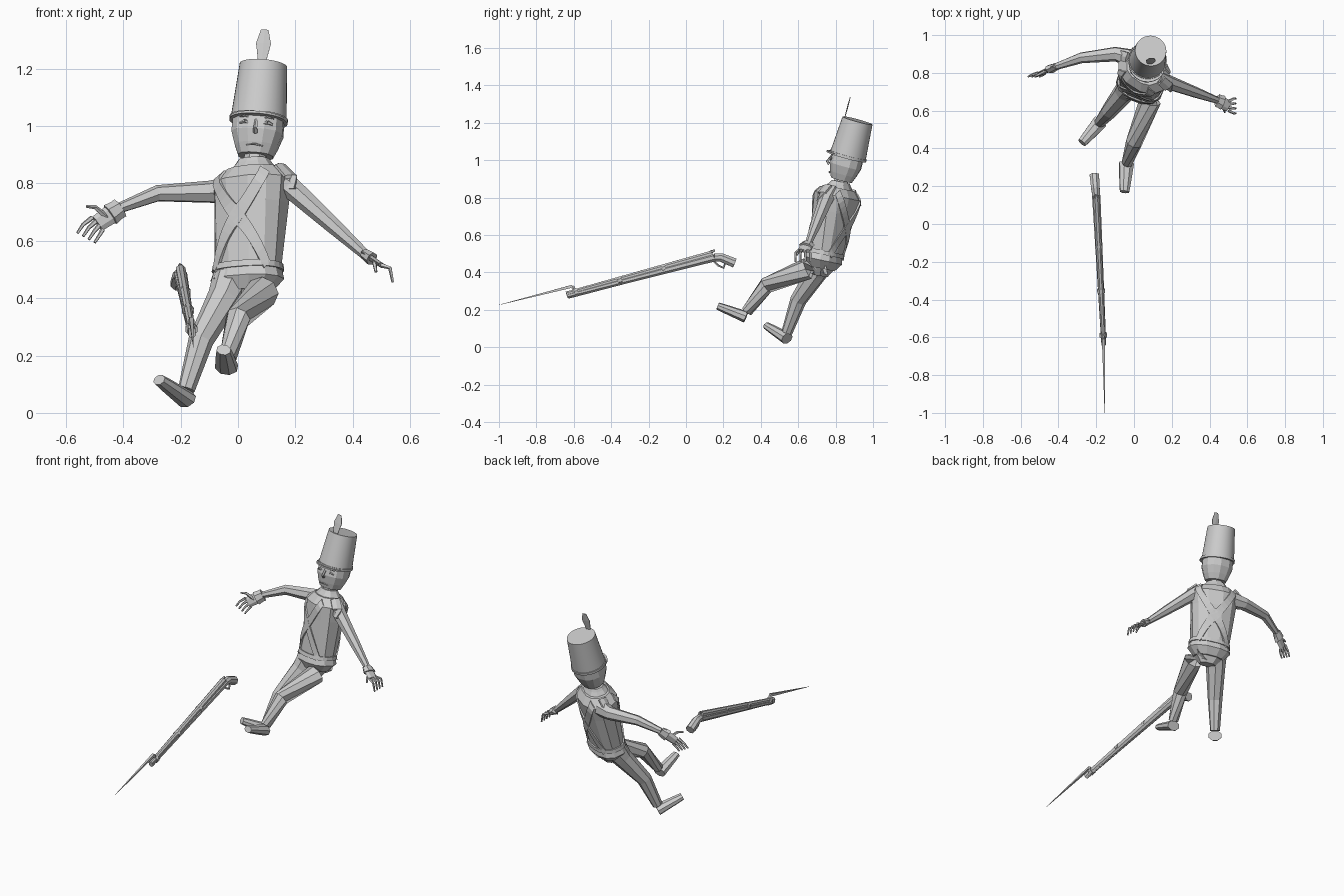
import bpy, bmesh, math
from mathutils import Vector, Matrix

cube = bpy.data.objects.get("Cube")
if cube:
    bpy.data.objects.remove(cube)

COLOUR = (0.6, 0.6, 0.6, 1)
grey = bpy.data.materials.new("plain grey")
grey.use_nodes = True
grey.diffuse_color = COLOUR
grey.node_tree.nodes["Principled BSDF"].inputs["Base Color"].default_value = COLOUR


def skin(name, rings, smooth=False):
    """Join a list of point rings into a closed object."""
    bm = bmesh.new()
    rows = [[bm.verts.new(point) for point in ring] for ring in rings]
    count = len(rows[0])
    for low, high in zip(rows, rows[1:]):
        for i in range(count):
            j = (i + 1) % count
            bm.faces.new((low[i], low[j], high[j], high[i]))
    bm.faces.new(rows[0])
    bm.faces.new(rows[-1])
    bmesh.ops.recalc_face_normals(bm, faces=bm.faces[:])
    mesh = bpy.data.meshes.new(name)
    bm.to_mesh(mesh)
    bm.free()
    mesh.materials.append(grey)
    part = bpy.data.objects.new(name, mesh)
    bpy.context.collection.objects.link(part)
    if smooth:
        bpy.context.view_layer.objects.active = part
        part.select_set(True)
        bpy.ops.object.shade_smooth_by_angle(angle=math.radians(35))
        part.select_set(False)


def corners(sides):
    return [2 * math.pi * (i + 0.5) / sides for i in range(sides)]


def oval(angle, width, depth, power=0.85):
    """Point on a slightly squared oval."""
    def square(value):
        return math.copysign(abs(value) ** power, value)
    return Vector((width * square(math.cos(angle)), depth * square(math.sin(angle)), 0))


def frame(centre, tilt, roll, turn):
    place = Matrix.Translation(centre)
    for angle, axis in ((roll, "Y"), (tilt, "X"), (turn, "Z")):
        place = place @ Matrix.Rotation(math.radians(angle), 4, axis)
    return place


def stack(name, place, profile, sides, depth=1, forward=0, power=0.85, smooth=False):
    """Oval rings stacked up the axis of a frame; profile holds (height, width)."""
    skin(name, [[place @ (oval(a, width, width * depth, power) + Vector((0, -forward, height)))
                 for a in corners(sides)] for height, width in profile], smooth)


def tube(name, path, start, end, sides=6, flat=1, hint=(0, 0, 1)):
    """Tapered tube along a path, scaled by flat toward the hint direction."""
    path = [Vector(point) for point in path]
    last = len(path) - 1
    rings = []
    for i, point in enumerate(path):
        along = path[min(i + 1, last)] - path[max(i - 1, 0)]
        across = along.cross(Vector(hint)).normalized()
        up = across.cross(along).normalized() * flat
        radius = start + (end - start) * i / last
        rings.append([point + radius * (across * math.cos(a) + up * math.sin(a)) for a in corners(sides)])
    skin(name, rings)


# Torso: leans back and twists more toward the shoulders
pelvis, neck_base = Vector((0.03, 0.725, 0.42)), Vector((0.055, 0.82, 0.85))
outline = [(0, 0.09), (0.1, 0.13), (0.2, 0.118), (0.7, 0.136), (0.9, 0.145), (1, 0.1)]


def torso_point(level, angle, grow=0.0):
    for (low, thin), (high, wide) in zip(outline, outline[1:]):
        if level <= high:
            break
    width = thin + (wide - thin) * (level - low) / (high - low)
    place = frame(pelvis.lerp(neck_base, level), -12, 0, -20 - 15 * level)
    return place @ oval(angle, width + grow, width * 0.74 + grow)


skin("torso", [[torso_point(level, a) for a in corners(12)] for level, _ in outline])
stack("hips", frame(pelvis, -10, 0, -20), [(-0.04, 0.05), (0.03, 0.11)], 8, 0.7)


def strap(name, start, end):
    """Flat diagonal band on the torso between two angles, shoulder to waist."""
    slant = math.copysign(0.12, end - start)
    rings = []
    for k in range(15):
        f = k / 14
        level, angle = 0.95 - 0.77 * f, math.radians(start + (end - start) * f)
        rings.append([torso_point(level + 0.03 * s, angle + slant * s, grow)
                      for s, grow in ((-1, -0.005), (-1, 0.007), (1, 0.007), (1, -0.005))])
    skin(name, rings)


for side, s in (("left", 1), ("right", -1)):
    strap(side + "_chest_strap", -90 + 45 * s, -90 - 50 * s)
    strap(side + "_back_strap", 90 - 50 * s, 90 + 45 * s)
    outward = math.radians(-90 + 90 * s)
    tube(side + "_shoulder_tab", [torso_point(level, outward, 0.01) for level in (1, 0.9, 0.8)],
         0.03, 0.035, flat=0.35)
skin("waist_belt", [[torso_point(level, a, 0.006) for a in corners(24)] for level in (0.17, 0.22)])

# Collar and neck
stack("collar", frame(neck_base, -12, 0, -30), [(-0.015, 0.095), (0.02, 0.065), (0.035, 0.055)], 10, 0.8)

# Head, with the face laid out around its own centre
head = frame((0.07, 0.86, 1), -15, 5, -5)
stack("neck", head, [(-0.17, 0.04), (-0.07, 0.04)], 8)
stack("head", head, [(-0.11, 0.062), (-0.075, 0.077), (-0.03, 0.092), (0.05, 0.09)], 12, 0.95)
tube("nose", [head @ Vector(p) for p in ((0, -0.085, 0), (0, -0.1, -0.035), (0, -0.085, -0.045))],
     0.006, 0.009, 5, hint=(0, 1, 0))


def crease(name, x, y, z, half, thick):
    """Short raised line across the face, thickest at its middle."""
    for end, s in (("inner", -1), ("outer", 1)):
        tube(f"{name}_{end}_half", [head @ Vector((x, y, z)), head @ Vector((x + half * s, y + half / 4, z - thick))],
             thick, thick / 2, 5)


crease("mouth", 0, -0.075, -0.085, 0.03, 0.004)
for side, s in (("left", 1), ("right", -1)):
    crease(side + "_brow", 0.04 * s, -0.085, 0.012, 0.02, 0.004)
    crease(side + "_eye", 0.04 * s, -0.084, -0.007, 0.018, 0.007)

# Tall hat with band, visor and plume
stack("hat", head, [(0.02, 0.098), (0.22, 0.083)], 32, power=1, smooth=True)
stack("hat_band", head, [(0.015, 0.102), (0.03, 0.102)], 32, power=1, smooth=True)
stack("visor", head, [(0.015, 0.098), (0.023, 0.098)], 24, forward=0.02, power=1, smooth=True)
for part, low, high, start, end in (("lower", 0.2, 0.28, 0.013, 0.03), ("upper", 0.28, 0.33, 0.03, 0.015)):
    tube(part + "_plume", [head @ Vector((0, -0.07, z)) for z in (low, high)],
         start, end, flat=0.12, hint=(0, 1, 0))

# Legs and boots
legs = {
    "right": [(-0.02, 0.73, 0.46), (-0.05, 0.7, 0.4), (-0.13, 0.6, 0.25), (-0.18, 0.54, 0.08)],
    "left": [(0.07, 0.73, 0.45), (0.085, 0.65, 0.42), (0, 0.43, 0.33), (-0.035, 0.325, 0.19)],
}
toes = {"right": (-0.275, 0.43, 0.115), "left": (-0.05, 0.17, 0.22)}
for side, joints in legs.items():
    tube(side + "_leg", joints, 0.072, 0.03, 8, hint=(0, 1, 0.5))
    knee, ankle, toe = Vector(joints[2]), Vector(joints[3]), Vector(toes[side])
    shin = (knee - ankle).normalized()
    heel = ankle - shin * 0.03
    tube(side + "_boot", [heel.lerp(toe, f) for f in (-0.1, 0.3, 0.7, 1)], 0.042, 0.026, 8, 0.75, shin)


def arm(side, joints, knuckles, spread, fan, reach, curl, thumb):
    """Arm, flared cuff, palm, four curled fingers and a thumb."""
    spread, fan, reach, curl = (Vector(v) for v in (spread, fan, reach, curl))
    wrist, knuckles = Vector(joints[-1]), Vector(knuckles)
    tube(side + "_arm", joints, 0.05, 0.019, 7, hint=(0, 1, 1))
    tube(side + "_cuff", [wrist, wrist.lerp(knuckles, 0.45)], 0.019, 0.024, 7, 1.7, spread)
    tube(side + "_palm", [wrist, knuckles], 0.012, 0.01, flat=3, hint=spread)
    for i in range(4):
        base = knuckles + spread * (i - 1.5)
        bend = base + reach + fan * (i - 1.5)
        tube(f"{side}_finger_{i + 1}", [base, bend, bend + curl], 0.009, 0.005, 5, hint=spread)
    root = wrist.lerp(knuckles, 0.6)
    tube(side + "_thumb", [root, root + Vector(thumb), root + Vector(thumb) * 1.5 + curl / 2], 0.011, 0.005, 5)


arm("right", [(-0.03, 0.88, 0.775), (-0.1, 0.9, 0.77), (-0.28, 0.88, 0.765), (-0.41, 0.835, 0.715)],
    (-0.49, 0.8, 0.66), (0.012, 0, -0.014), (0.008, 0, 0.003),
    (-0.02, -0.01, -0.02), (-0.02, -0.01, -0.03), (-0.04, -0.02, 0.035))
arm("left", [(0.12, 0.775, 0.83), (0.18, 0.75, 0.79), (0.33, 0.695, 0.655), (0.44, 0.655, 0.555)],
    (0.5, 0.625, 0.515), (0, 0.016, 0), (0, 0.01, 0), (0.03, 0, -0.01), (0.01, 0, -0.05), (0, -0.03, -0.01))

# Musket lying apart: stock, barrel, lock and bands along one line
muzzle, breech = Vector((-0.16, -0.64, 0.285)), Vector((-0.2, 0.14, 0.5))
butt = Vector((-0.21, 0.26, 0.45))
below = Vector((0, 0.01, -0.02))
tube("barrel", [muzzle, breech], 0.013, 0.018, 8)
tube("fore_stock", [muzzle + below * 0.5, breech + below], 0.014, 0.024, 8)
tube("butt_stock", [breech + below, breech.lerp(butt, 0.4), butt], 0.022, 0.027, 8)
tube("ramrod", [muzzle + below, muzzle.lerp(breech, 0.6) + below * 1.3], 0.006, 0.006)
tube("hammer", [breech - below * 0.5, breech.lerp(butt, 0.25) - below * 1.5], 0.01, 0.005, 5)
guard = [breech.lerp(butt, f) + below * drop for f, drop in ((-0.2, 2), (0, 3.2), (0.25, 3.2), (0.45, 1.5))]
tube("trigger_guard", guard, 0.006, 0.006, 5, hint=(1, 0, 0))
for i in range(3):
    start = 0.05 + 0.3 * i
    tube(f"barrel_band_{i + 1}", [muzzle.lerp(breech, f) + below * 0.3 for f in (start, start + 0.025)],
         0.022, 0.022, 8)

# Bayonet: a raised blade on a short arm at the muzzle
collar = muzzle.lerp(breech, 0.06)
shoulder = collar - below * 1.4
tube("bayonet_arm", [collar, shoulder], 0.011, 0.01, hint=(1, 0, 0))
tube("bayonet_blade", [shoulder, (-0.155, -1, 0.226)], 0.011, 0.001, 4)
